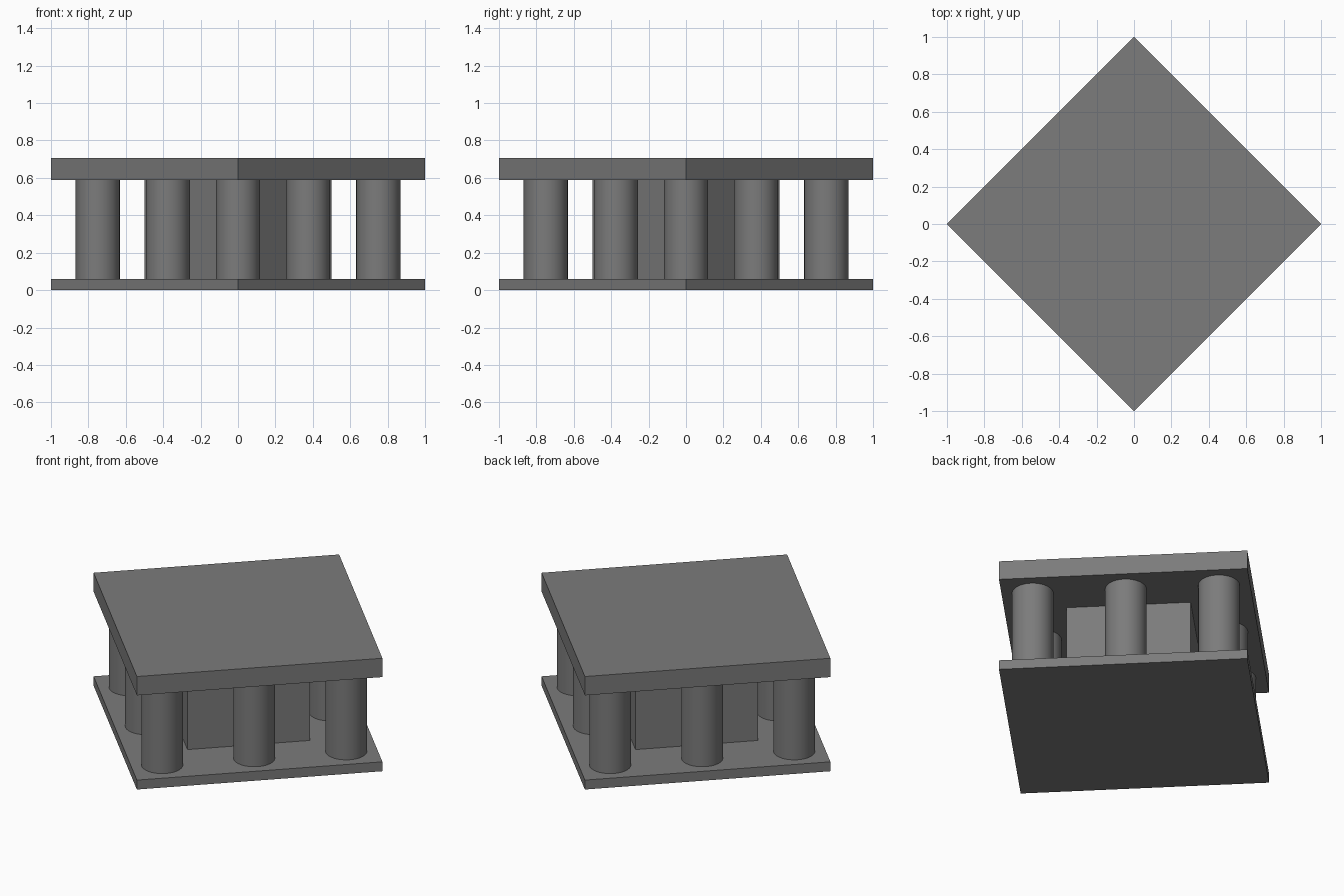
import bpy
from math import sqrt, pi

if "Cube" in bpy.data.objects:
    bpy.data.objects.remove(bpy.data.objects["Cube"])

S = sqrt(2)                    # side of the square plan, turned 45 degrees
BASE, SHAFT, ROOF = S / 24, S * 3 / 8, S / 12

# Dark grey stone
stone = bpy.data.materials.new("dark_stone")
stone.diffuse_color = (0.2, 0.2, 0.2, 1)
stone.use_nodes = True
stone.node_tree.nodes["Principled BSDF"].inputs["Base Color"].default_value = stone.diffuse_color


def block(name, side, z, height):
    """Square block turned so its corners lie on the x and y axes."""
    bpy.ops.mesh.primitive_cube_add(size=1, location=(0, 0, z + height / 2), rotation=(0, 0, pi / 4))
    ob = bpy.context.object
    ob.name = name
    ob.scale = (side, side, height)
    bpy.ops.object.transform_apply(location=False, rotation=True, scale=True)
    ob.data.materials.append(stone)


def column(name, x, y):
    bpy.ops.mesh.primitive_cylinder_add(vertices=48, radius=S / 12, depth=SHAFT,
                                        location=(x, y, BASE + SHAFT / 2))
    ob = bpy.context.object
    ob.name = name
    bpy.ops.object.shade_smooth_by_angle()
    ob.data.materials.append(stone)


# Base, inner chamber and roof slab
block("base_slab", S, 0, BASE)
block("inner_chamber", S / 2, BASE, SHAFT)
block("roof_slab", S, BASE + SHAFT, ROOF)

# Columns at the four corners and midway along each side
corners = [(0.75, 0), (0, 0.75), (-0.75, 0), (0, -0.75)]
for i, (x, y) in enumerate(corners):
    nx, ny = corners[(i + 1) % 4]
    column(f"corner_column_{i + 1}", x, y)
    column(f"side_column_{i + 1}", (x + nx) / 2, (y + ny) / 2)
